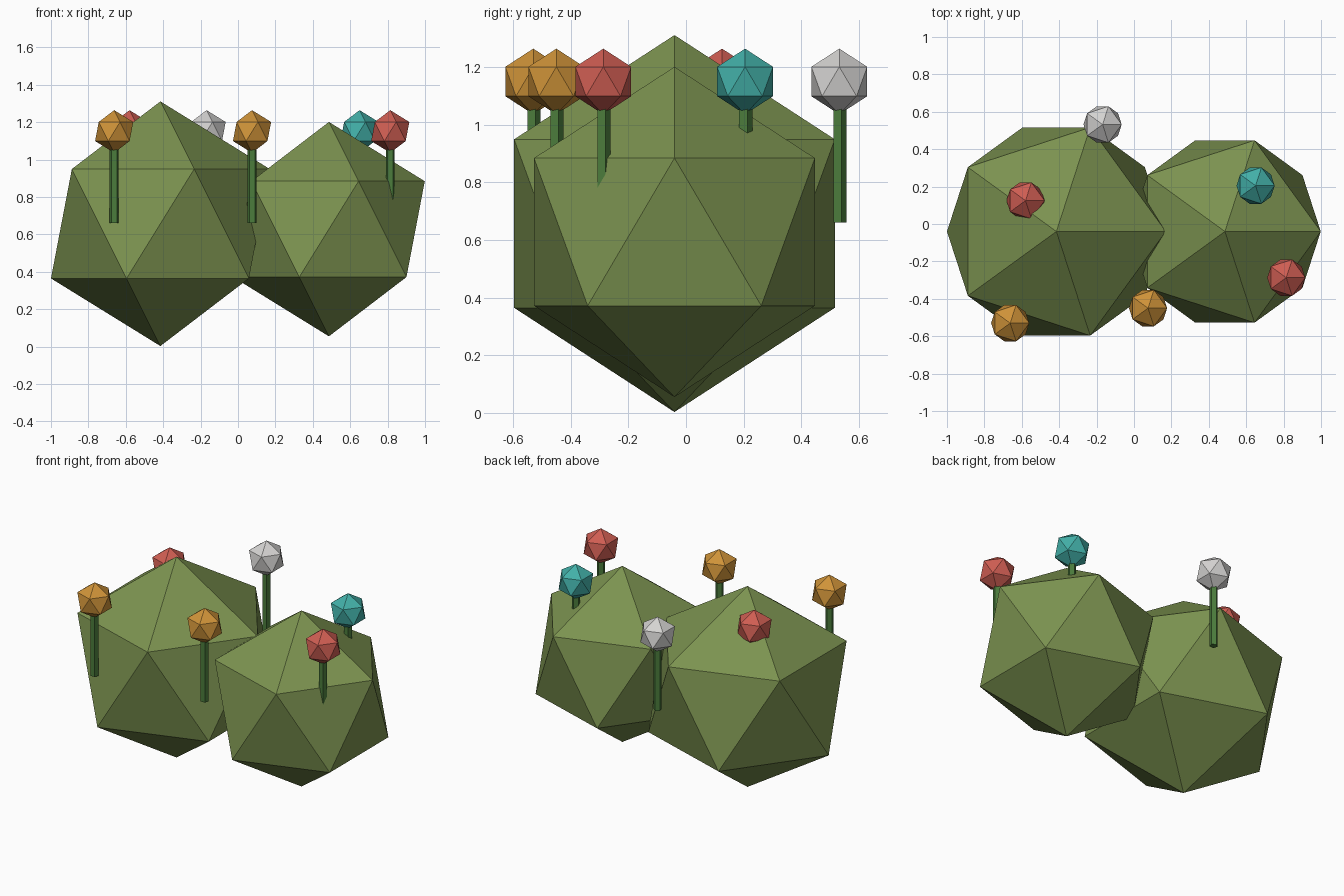
import bpy
from mathutils import Vector

cube = bpy.data.objects.get("Cube")
if cube:
    bpy.data.objects.remove(cube, do_unlink=True)


def make_material(name, rgb):
    mat = bpy.data.materials.new(name)
    mat.use_nodes = True
    mat.diffuse_color = (*rgb, 1)
    mat.node_tree.nodes["Principled BSDF"].inputs["Base Color"].default_value = (*rgb, 1)
    return mat


bush_green = make_material("bush_green", (0.20, 0.29, 0.08))
stem_green = make_material("stem_green", (0.07, 0.20, 0.045))
petals = {
    "orange": make_material("flower_orange", (0.62, 0.29, 0.04)),
    "red": make_material("flower_red", (0.62, 0.11, 0.085)),
    "teal": make_material("flower_teal", (0.055, 0.43, 0.39)),
    "white": make_material("flower_white", (0.66, 0.65, 0.64)),
}


def finish(name, mat):
    obj = bpy.context.object
    obj.name = name
    obj.data.materials.append(mat)


def faceted_ball(name, center, radius, mat):
    bpy.ops.mesh.primitive_ico_sphere_add(subdivisions=1, radius=radius, location=center)
    finish(name, mat)


# Two overlapping bushes
faceted_ball("large_bush", (-0.415, -0.04, 0.657), 0.654, bush_green)
faceted_ball("small_bush", (0.486, -0.04, 0.628), 0.573, bush_green)

# Flowers: a five-sided stem with a faceted blossom on top
STEM_BOTTOM, BLOSSOM_Z = 0.66, 1.15
flowers = [
    ("orange", -0.662, -0.53),
    ("orange", 0.075, -0.45),
    ("red", -0.58, 0.125),
    ("red", 0.814, -0.287),
    ("teal", 0.65, 0.205),
    ("white", -0.168, 0.532),
]
for i, (color, x, y) in enumerate(flowers, 1):
    middle = Vector((x, y, (STEM_BOTTOM + BLOSSOM_Z) / 2))
    bpy.ops.mesh.primitive_cylinder_add(
        vertices=5, radius=0.025, depth=BLOSSOM_Z - STEM_BOTTOM, location=middle)
    finish(f"flower_stem_{i}", stem_green)
    faceted_ball(f"{color}_blossom_{i}", (x, y, BLOSSOM_Z), 0.114, petals[color])
